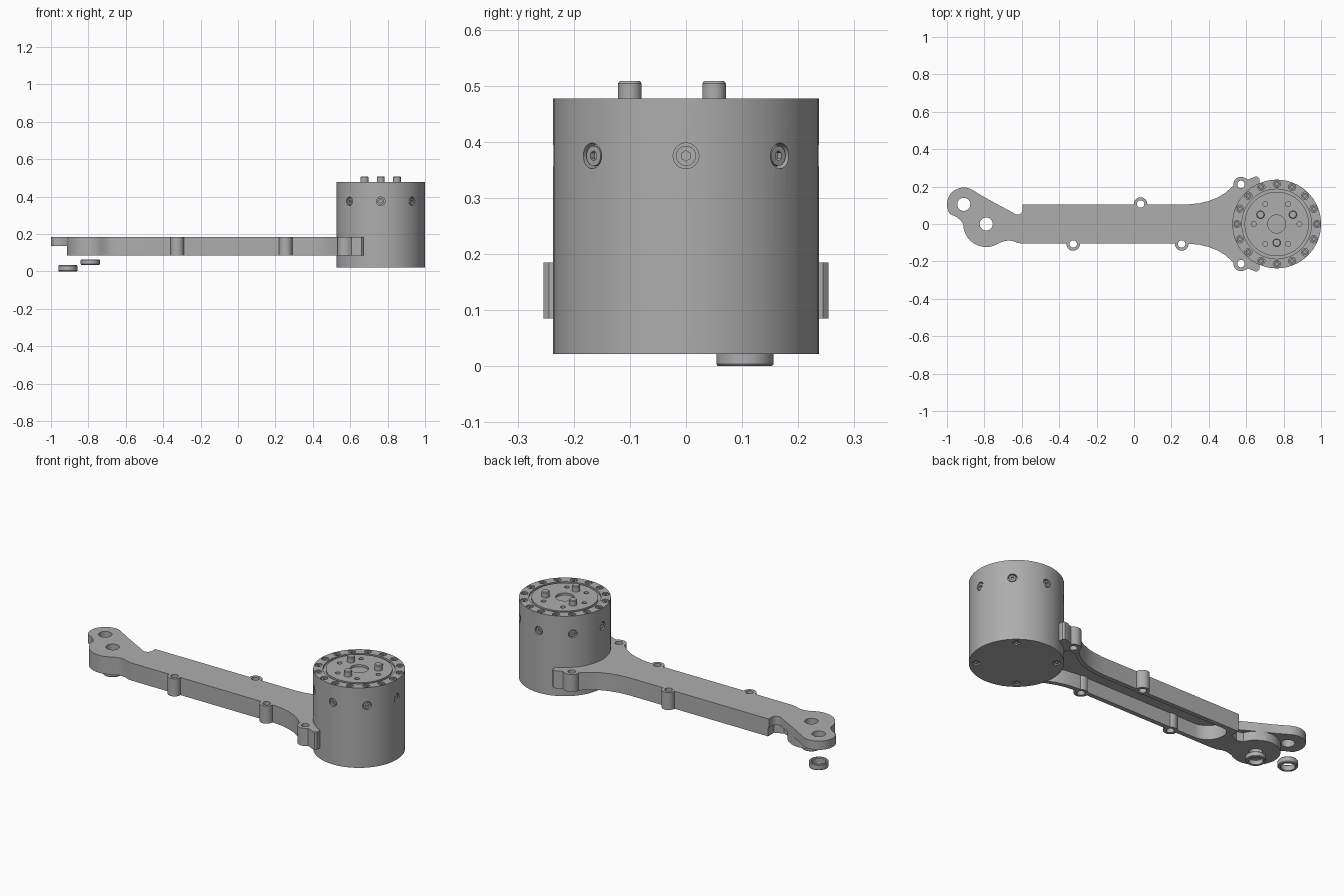
import bpy, bmesh
from math import radians, sin, cos
from mathutils import Vector, Matrix

if "Cube" in bpy.data.objects:
    bpy.data.objects.remove(bpy.data.objects["Cube"])

grey = bpy.data.materials.new("machined grey")
grey.use_nodes = True
COLOUR = (0.42, 0.42, 0.42, 1)
grey.diffuse_color = COLOUR
grey.node_tree.nodes["Principled BSDF"].inputs["Base Color"].default_value = COLOUR

UP = Vector((0, 0, 1))
AXIS_X, R, BASE, TOP = 0.763, 0.237, 0.022, 0.477    # motor drum
ARM_LOW, ARM_TOP = 0.085, 0.185


def finish(bm, name):
    bmesh.ops.recalc_face_normals(bm, faces=bm.faces)
    mesh = bpy.data.meshes.new(name)
    bm.to_mesh(mesh)
    bm.free()
    mesh.materials.append(grey)
    ob = bpy.data.objects.new(name, mesh)
    bpy.context.collection.objects.link(ob)
    return ob


def activate(ob):
    bpy.ops.object.select_all(action='DESELECT')
    ob.select_set(True)
    bpy.context.view_layer.objects.active = ob


def cut(ob, tool, operation='DIFFERENCE'):
    activate(ob)
    mod = ob.modifiers.new("cut", 'BOOLEAN')
    mod.operation, mod.solver, mod.object = operation, 'EXACT', tool
    bpy.ops.object.modifier_apply(modifier=mod.name)
    bpy.data.objects.remove(tool)


def smooth(ob):
    activate(ob)
    bpy.ops.object.shade_smooth_by_angle(angle=radians(30))


def cylinders(name, specs, r, low, high, segs=24):
    """One mesh of equal cylinders; each spec is (position, axis)."""
    bm = bmesh.new()
    for pos, axis in specs:
        spin = axis.to_track_quat('Z', 'Y').to_matrix().to_4x4()
        place = Matrix.Translation(pos + axis * (low + high) / 2) @ spin
        bmesh.ops.create_cone(bm, cap_ends=True, segments=segs, radius1=r,
                              radius2=r, depth=high - low, matrix=place)
    return finish(bm, name)


def prism(name, points, low, high):
    bm = bmesh.new()
    face = bm.faces.new([bm.verts.new((x, y, low)) for x, y in points])
    side = bmesh.ops.extrude_face_region(bm, geom=[face])["geom"]
    moved = [g for g in side if isinstance(g, bmesh.types.BMVert)]
    bmesh.ops.translate(bm, verts=moved, vec=(0, 0, high - low))
    return finish(bm, name)


def lathe(name, profile, x, y, closed=False, segs=96):
    bm = bmesh.new()
    verts = [bm.verts.new((r, 0, z)) for r, z in profile]
    edges = [bm.edges.new(p) for p in zip(verts, verts[1:])]
    if closed:
        edges.append(bm.edges.new((verts[-1], verts[0])))
    bmesh.ops.spin(bm, geom=verts + edges, cent=(0, 0, 0), axis=UP,
                   angle=radians(360), steps=segs, use_duplicate=False)
    bmesh.ops.remove_doubles(bm, verts=bm.verts, dist=0.0002)
    bmesh.ops.translate(bm, verts=bm.verts, vec=(x, y, 0))
    return finish(bm, name)


def arc(cx, cy, r, start, end, n=16):
    angles = [radians(start + (end - start) * i / n) for i in range(n + 1)]
    return [(cx + r * cos(a), cy + r * sin(a)) for a in angles]


def ring(r, z, count, start, axis=None):
    """Positions round the drum; the axis is radial if none is given."""
    specs = []
    for i in range(count):
        a = radians(start + 360 * i / count)
        out = Vector((cos(a), sin(a), 0))
        specs.append((Vector((AXIS_X, 0, z)) + out * r, axis or out))
    return specs


def at(points, z):
    return [(Vector((x, y, z)), UP) for x, y in points]


def mirror(points):
    return [(x, -y) for x, y in points]


# Motor drum with face groove and centre recess
drum = lathe("motor_drum", [
    (0, BASE), (R, BASE), (R, TOP), (0.186, TOP), (0.186, TOP - 0.01),
    (0.172, TOP - 0.01), (0.172, TOP), (0.048, TOP), (0.048, TOP - 0.012),
    (0, TOP - 0.012)], AXIS_X, 0)

# Counterbored socket screws: rim, side and underside
screw_sets = [
    ("rim_screws", ring(0.214, TOP, 16, 0, UP), 0.019),
    ("side_screws", ring(R, 0.375, 8, 0), 0.023),
    ("bottom_screws", ring(0.2, BASE, 4, 50, -UP), 0.019),
]
for name, specs, r in screw_sets:
    cut(drum, cylinders("bore", specs, r, -0.02, 0.02))
    heads = cylinders(name, specs, r * 0.78, -0.022, -0.004)
    cut(heads, cylinders("socket", specs, r * 0.4, -0.014, 0.01, 6))
    smooth(heads)

# Threaded holes in the output face
cut(drum, cylinders("bore", ring(0.122, TOP, 6, 0, UP), 0.013, -0.025, 0.02))
smooth(drum)

# Three dowel pins
for i, (pos, axis) in enumerate(ring(0.1, 0, 3, 30, UP)):
    pin = lathe(f"dowel_pin_{i + 1}", [
        (0, TOP - 0.01), (0.021, TOP - 0.01), (0.021, 0.504), (0.018, 0.508),
        (0, 0.508)], pos.x, pos.y, segs=32)
    smooth(pin)

# Arm outline: flare and clamp horn are shared by both sides
flare = [(0.29, 0.105), (0.35, 0.111), (0.4, 0.123), (0.45, 0.143),
         (0.49, 0.168), (0.52, 0.195)]
flare += arc(0.572, 0.212, 0.04, 190, 60, 12)
flare += [(0.608, 0.238), (0.625, 0.243), (0.642, 0.252), (0.66, 0.254),
          (0.67, 0.244), (0.672, 0.2)]
EAR, BOSS, BOSS_R = (-0.91, 0.105), (-0.79, 0), 0.123
outline = mirror(flare) + flare[::-1]
outline += [(-0.595, 0.105), (-0.595, 0.075)]
outline += arc(-0.623, 0.078, 0.028, 0, -130, 10)[1:]
outline += [(-0.67, 0.073), (-0.72, 0.1), (-0.79, 0.138)]
outline += arc(*EAR, 0.09, 52, 215, 24)
outline += [(-0.95, 0.038), (-0.925, 0.018)]
outline += arc(*BOSS, BOSS_R, 180, 305, 20)
outline += [(-0.695, -0.092), (-0.67, -0.088), (-0.645, -0.092),
            (-0.62, -0.102), (-0.59, -0.105)]
arm = prism("arm", outline, ARM_LOW, ARM_TOP)

# Thin ear: clear the lower half outside the boss
under = [(-0.59, 0.3), (-1.1, 0.3), (-1.1, -0.01)]
under += arc(*BOSS, BOSS_R + 0.0005, 185, 20, 24) + [(-0.64, 0.03), (-0.59, 0.05)]
cut(arm, prism("undercut", under, 0, 0.135))

# Underside channel, rounded at the far end and flaring at the drum
side = [(0.3, 0.08), (0.37, 0.09), (0.43, 0.108), (0.49, 0.145),
        (0.53, 0.175), (0.58, 0.175)]
channel = mirror(side) + side[::-1]
channel += arc(-0.51, 0.03, 0.05, 90, 180, 8) + arc(-0.46, 0.02, 0.1, 180, 270, 12)
cut(arm, prism("channel", channel, 0, 0.165))

# Screw tabs along the edges
tabs = [(0.035, 0.107), (-0.325, -0.107), (0.255, -0.107)]
cut(arm, cylinders("tabs", at(tabs, 0), 0.036, ARM_LOW, ARM_TOP, 32), 'UNION')
horns = [(0.572, 0.212), (0.572, -0.212)]
cut(arm, cylinders("bore", at(tabs + horns, 0), 0.02, 0, 0.3))
cut(arm, cylinders("bore", at([EAR, BOSS], 0), 0.035, 0, 0.3, 40))
smooth(arm)

# Loose bushings below the two pivot holes
for name, (x, y), low, high in (("ear_bushing", EAR, 0, 0.033),
                                ("boss_bushing", BOSS, 0.035, 0.064)):
    bush = lathe(name, [(0.036, low), (0.048, low), (0.051, low + 0.004),
                        (0.051, high - 0.004), (0.048, high), (0.04, high),
                        (0.036, high - 0.004)], x, y, True, 48)
    smooth(bush)
